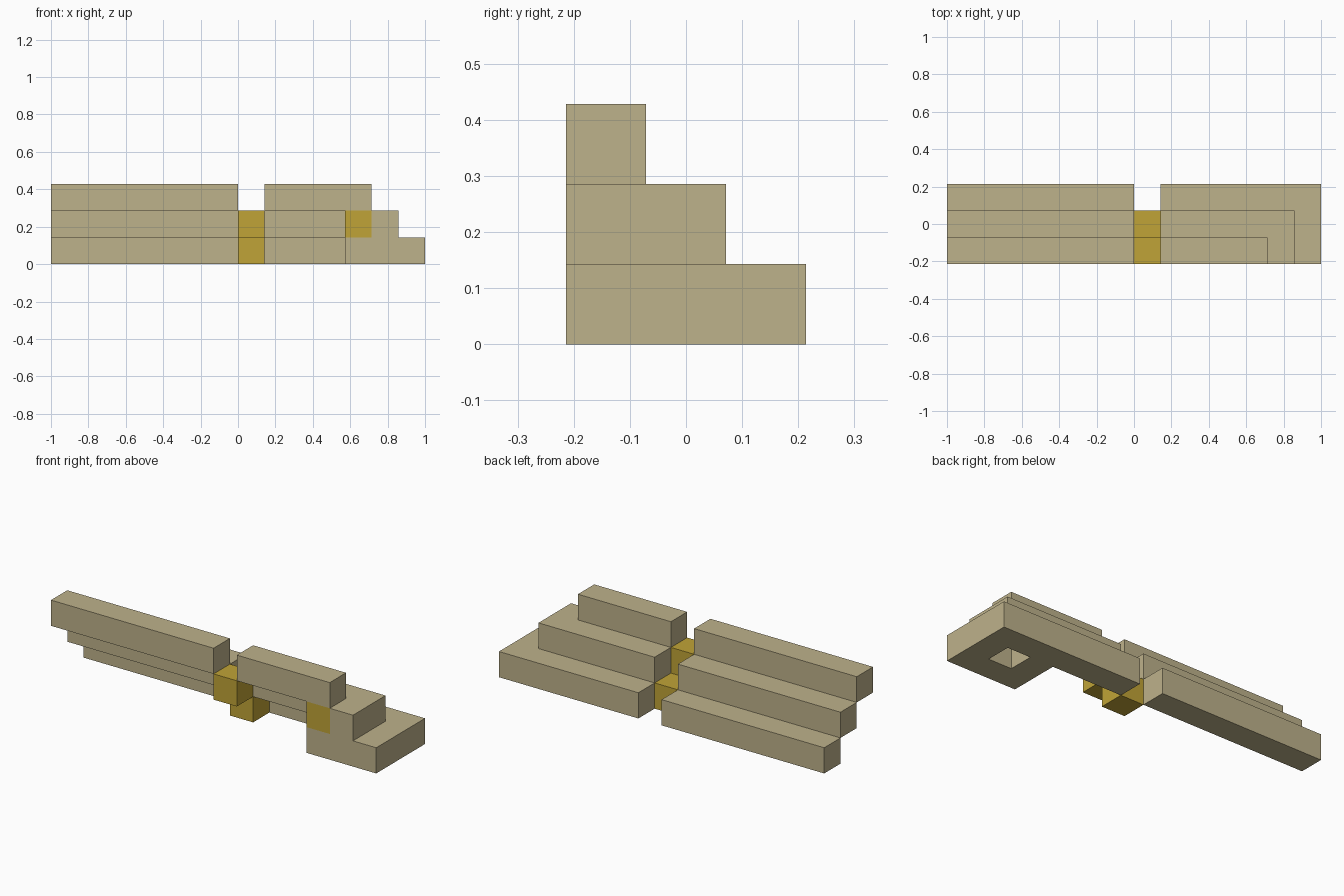
import bpy
import bmesh

if "Cube" in bpy.data.objects:
    bpy.data.objects.remove(bpy.data.objects["Cube"])

U = 1 / 7  # one block of the stair grid


def material(name, colour):
    mat = bpy.data.materials.new(name)
    mat.use_nodes = True
    mat.diffuse_color = (*colour, 1)
    mat.node_tree.nodes["Principled BSDF"].inputs["Base Color"].default_value = (*colour, 1)
    return mat


STONE = material("sandstone tan", (0.515, 0.445, 0.258))
GOLD = material("gold", (0.527, 0.371, 0.038))


def slab(name, outline, z0, z1, mat=STONE):
    """Extrude a counter-clockwise plan outline, in grid blocks, from z0 to z1."""
    bm = bmesh.new()
    floor = bm.faces.new([bm.verts.new((x * U, y * U, z0 * U)) for x, y in outline])
    top = bmesh.ops.extrude_face_region(bm, geom=[floor])["geom"]
    verts = [g for g in top if isinstance(g, bmesh.types.BMVert)]
    bmesh.ops.translate(bm, verts=verts, vec=(0, 0, (z1 - z0) * U))
    bmesh.ops.recalc_face_normals(bm, faces=bm.faces)
    mesh = bpy.data.meshes.new(name)
    bm.to_mesh(mesh)
    bm.free()
    mesh.materials.append(mat)
    obj = bpy.data.objects.new(name, mesh)
    bpy.context.collection.objects.link(obj)
    return obj


def rect(x0, x1, y0, y1):
    return [(x0, y0), (x1, y0), (x1, y1), (x0, y1)]


# Long flight: three overhanging steps
for level, name in enumerate(("lower", "middle", "upper")):
    y = 0.5 - level
    slab(f"long_flight_{name}_step", rect(-7, 0, y, y + 1), level, level + 1)

# Short flight: each step turns the corner toward the front
base = slab("corner_lower_step",
            [(1, 0.5), (4, 0.5), (4, -1.5), (7, -1.5), (7, 1.5), (1, 1.5)], 0, 1)
slab("corner_middle_step",
     [(1, -0.5), (5, -0.5), (5, -1.5), (6, -1.5), (6, 0.5), (1, 0.5)], 1, 2)
slab("corner_upper_step", rect(1, 5, -1.5, -0.5), 2, 3)

# Square pocket under the corner
cutter = slab("pocket_cutter", rect(5, 6, -0.5, 0.5), -0.5, 1.5)
cutter.hide_render = True
cut = base.modifiers.new("pocket", "BOOLEAN")
cut.operation = "DIFFERENCE"
cut.solver = "EXACT"
cut.object = cutter
bpy.context.view_layer.objects.active = base
bpy.ops.object.modifier_apply(modifier=cut.name)
bpy.data.objects.remove(cutter)

# Gold blocks: two bridging the gap, one set into the corner
slab("gap_lower_block", rect(0, 1, -0.5, 0.5), 0, 1, GOLD)
slab("gap_upper_block", rect(0, 1, -1.5, -0.5), 1, 2, GOLD)
slab("corner_block", rect(4, 5, -1.5, -0.5), 1, 2, GOLD)
